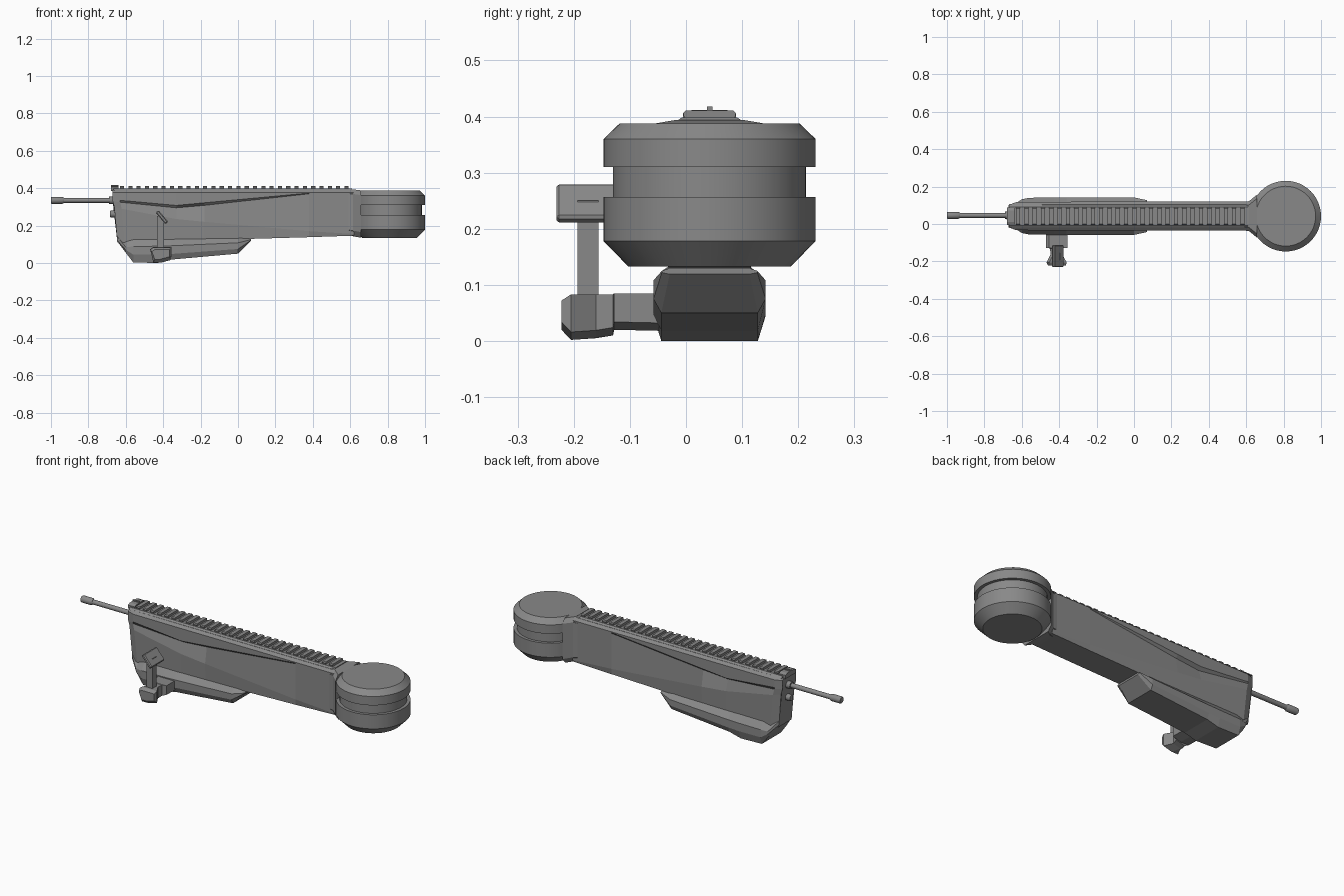
import bpy, bmesh, math
from mathutils import Matrix, Vector

cube = bpy.data.objects.get("Cube")
if cube:
    bpy.data.objects.remove(cube)

MID = 0.042  # y of the long axis

grey = bpy.data.materials.new("gunmetal grey")
grey.use_nodes = True
colour = (0.25, 0.25, 0.25, 1)
grey.diffuse_color = colour
grey.node_tree.nodes["Principled BSDF"].inputs["Base Color"].default_value = colour


def finish(name, bm, smooth=False):
    bmesh.ops.recalc_face_normals(bm, faces=bm.faces)
    mesh = bpy.data.meshes.new(name)
    bm.to_mesh(mesh)
    bm.free()
    mesh.materials.append(grey)
    ob = bpy.data.objects.new(name, mesh)
    bpy.context.collection.objects.link(ob)
    if smooth:
        bpy.ops.object.select_all(action='DESELECT')
        ob.select_set(True)
        bpy.context.view_layer.objects.active = ob
        bpy.ops.object.shade_smooth_by_angle(angle=math.radians(30))
    return ob


def skin(name, rings):
    """Join closed rings of points into one capped solid."""
    bm = bmesh.new()
    loops = [[bm.verts.new(p) for p in ring] for ring in rings]
    n = len(loops[0])
    for a, b in zip(loops, loops[1:]):
        for i in range(n):
            j = (i + 1) % n
            bm.faces.new((a[i], a[j], b[j], b[i]))
    bm.faces.new(loops[0])
    bm.faces.new(loops[-1])
    return finish(name, bm)


def mirrored(half):
    """Mirror (x, z, half width) points across the long axis."""
    return ([(x, MID - w, z) for x, z, w in half]
            + [(x, MID + w, z) for x, z, w in reversed(half)])


def box(name, lo, hi, tilt=0, bevel=0):
    lo, hi = Vector(lo), Vector(hi)
    bm = bmesh.new()
    bmesh.ops.create_cube(bm, size=1)
    bmesh.ops.scale(bm, vec=hi - lo, verts=bm.verts)
    if bevel:
        bmesh.ops.bevel(bm, geom=bm.edges[:], offset=bevel, segments=1, affect='EDGES')
    bmesh.ops.rotate(bm, matrix=Matrix.Rotation(math.radians(tilt), 3, 'Y'), verts=bm.verts)
    bmesh.ops.translate(bm, vec=(lo + hi) / 2, verts=bm.verts)
    return finish(name, bm)


def lathe(name, profile, origin, axis='Z', sides=48):
    """Turn (radius, distance) points about an axis."""
    bm = bmesh.new()
    loops = []
    for r, h in profile:
        ring = []
        for i in range(sides):
            a = 2 * math.pi * i / sides
            u, v = r * math.cos(a), r * math.sin(a)
            p = (u, v, h) if axis == 'Z' else (h, u, v)
            ring.append(bm.verts.new(Vector(p) + Vector(origin)))
        loops.append(ring)
    for a, b in zip(loops, loops[1:]):
        for i in range(sides):
            j = (i + 1) % sides
            bm.faces.new((a[i], a[j], b[j], b[i]))
    bm.faces.new(loops[0])
    bm.faces.new(loops[-1])
    return finish(name, bm, smooth=True)


# Long body with a faceted valley running along each side
stations = [  # x, overhang z, valley z, lower ridge z, valley depth, bottom z, side half width
    (-0.67, 0.335, 0.33, 0.30, 0.0, 0.11, 0.06),
    (-0.63, 0.335, 0.325, 0.29, 0.0, 0.11, 0.075),
    (-0.33, 0.308, 0.295, 0.235, 0.02, 0.12, 0.077),
    (-0.18, 0.322, 0.308, 0.22, 0.016, 0.122, 0.077),
    (0.38, 0.374, 0.37, 0.17, 0.0, 0.138, 0.077),
    (0.62, 0.374, 0.37, 0.155, 0.0, 0.146, 0.077),
]
rings = []
for x, over, valley, ridge, depth, low, w in stations:
    lean = 0.025 if x < -0.6 else 0
    half = [(x, 0.391, w - 0.015), (x, 0.378, w), (x, over, w),
            (x, valley, w - depth), (x + lean / 3, ridge, w), (x + lean, low, w - 0.004)]
    rings.append(mirrored(half))
skin("body", rings)

# Keel under the body
rings = []
for x, top, shoulder, low, bottom, w in [
        (-0.645, 0.15, 0.14, 0.12, 0.115, 0.06),
        (-0.60, 0.13, 0.085, 0.07, 0.055, 0.09),
        (-0.56, 0.13, 0.088, 0.045, 0.003, 0.098),
        (-0.43, 0.13, 0.09, 0.045, 0.0, 0.1),
        (-0.36, 0.13, 0.092, 0.048, 0.018, 0.1),
        (0.0, 0.135, 0.108, 0.075, 0.05, 0.1),
        (0.07, 0.135, 0.125, 0.122, 0.119, 0.085)]:
    rings.append(mirrored([(x, top, w - 0.03), (x, shoulder, w),
                           (x, low, w), (x, bottom, w - 0.014)]))
skin("keel", rings)

# Flared neck joining the body to the drum
skin("neck", [mirrored([(x, top, w - 0.02), (x, top - 0.025, w), (x, low + 0.03, w), (x, low, w - 0.025)])
              for x, top, low, w in [(0.59, 0.394, 0.146, 0.077), (0.615, 0.394, 0.143, 0.08),
                                     (0.658, 0.388, 0.135, 0.115)]])

# Round drum with a groove
lathe("drum", [(0.145, 0.133), (0.189, 0.178), (0.189, 0.257), (0.172, 0.257),
               (0.172, 0.31), (0.189, 0.31), (0.189, 0.36), (0.16, 0.388)],
      (0.811, MID, 0))

# Top rail and its teeth
skin("rail_base", [mirrored([(x, 0.398, 0.05), (x, 0.388, 0.064)]) for x in (-0.665, 0.61)])
teeth = 28
for i in range(teeth):
    x = -0.62 + i * 1.2 / (teeth - 1)
    skin("rail_tooth", [mirrored([(x + d, 0.411, 0.042), (x + d, 0.406, 0.047),
                                  (x + d, 0.396, 0.045)]) for d in (-0.011, 0.011)])

# Front sight
skin("sight_base", [mirrored([(x, 0.412, 0.03), (x, 0.405, 0.047), (x, 0.385, 0.047)])
                    for x in (-0.68, -0.638)])
box("sight_post", (-0.68, MID - 0.005, 0.4), (-0.64, MID + 0.005, 0.418))

# Barrel, muzzle and the peg below
lathe("barrel", [(0.013, -0.96), (0.013, -0.64)], (0, MID + 0.004, 0.335), 'X', 16)
lathe("muzzle", [(0.016, -1.0), (0.019, -0.995), (0.019, -0.94), (0.014, -0.93)],
      (0, MID + 0.004, 0.335), 'X', 16)
lathe("barrel_collar", [(0.02, -0.69), (0.02, -0.65)], (0, MID + 0.004, 0.335), 'X', 16)
lathe("front_peg", [(0.015, -0.685), (0.018, -0.68), (0.018, -0.64)], (0, MID, 0.262), 'X', 16)

# Side bracket: arm with flared foot, post and tilted pad
rings = []
for y, x0, x1, low, high in [(-0.04, -0.47, -0.355, 0.018, 0.085), (-0.128, -0.47, -0.355, 0.02, 0.085),
                             (-0.13, -0.45, -0.38, 0.01, 0.083), (-0.16, -0.445, -0.385, 0.005, 0.083),
                             (-0.205, -0.468, -0.36, 0.002, 0.083), (-0.222, -0.46, -0.365, 0.02, 0.072)]:
    rings.append([(x0, y, high - 0.012), (x0 + 0.015, y, high), (x1, y, high),
                  (x1, y, low + 0.014), (x1 - 0.05, y, low), (x0 + 0.015, y, low)])
skin("bracket_arm", rings)
box("bracket_post", (-0.432, -0.193, 0.06), (-0.396, -0.156, 0.25))
box("bracket_pad", (-0.447, -0.231, 0.235), (-0.367, -0.112, 0.255), tilt=50, bevel=0.005)
